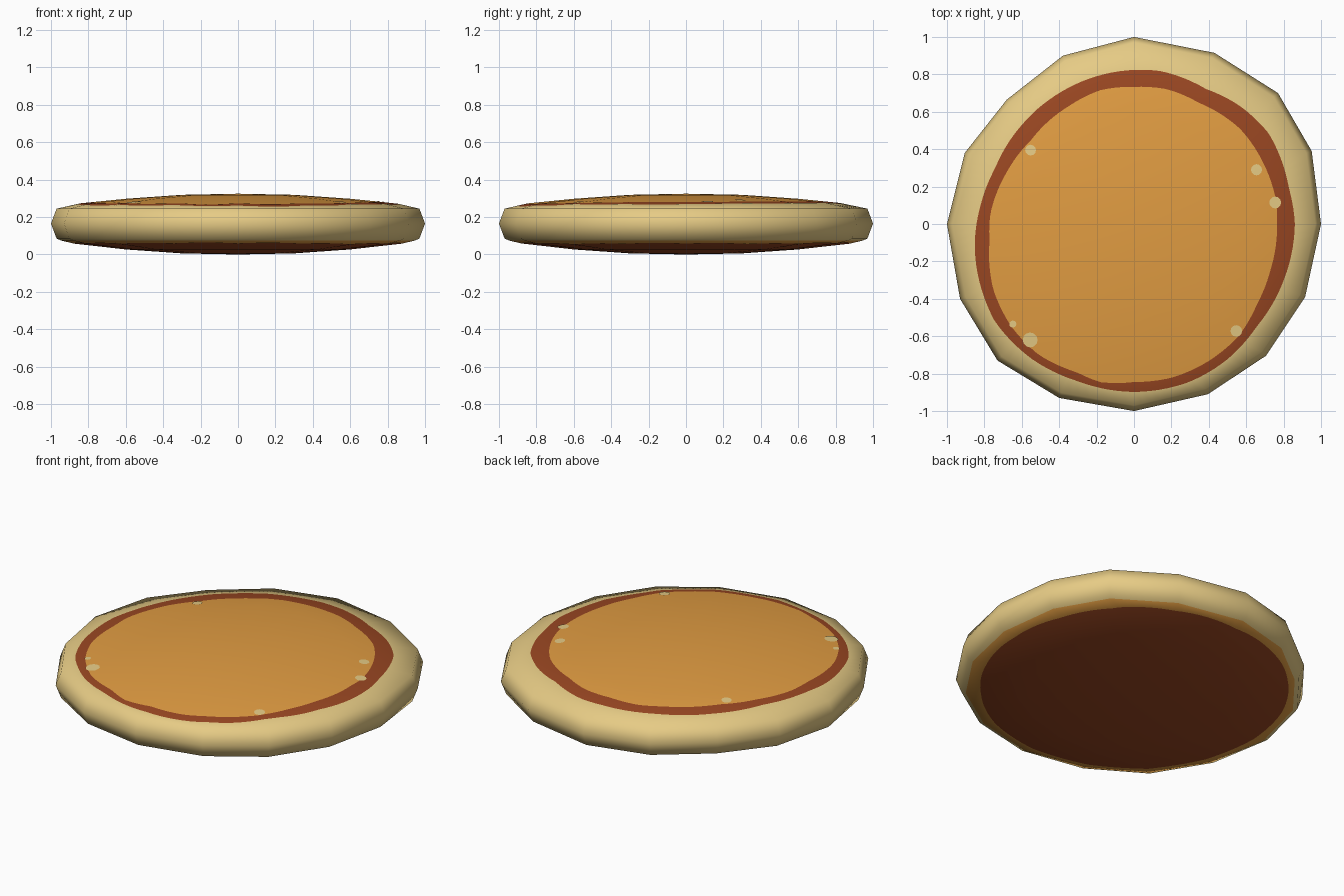
import bpy, math
from mathutils import Vector

if "Cube" in bpy.data.objects:
    bpy.data.objects.remove(bpy.data.objects["Cube"])


def mat(name, rgb):
    m = bpy.data.materials.new(name)
    lin = [((c / 255 + 0.055) / 1.055) ** 2.4 for c in rgb]
    m.diffuse_color = (*lin, 1)
    m.use_nodes = True
    m.node_tree.nodes["Principled BSDF"].inputs["Base Color"].default_value = m.diffuse_color
    return m


dough = mat("pale_dough", (230, 203, 133))
rust = mat("rust_brown", (154, 71, 34))
golden = mat("golden_brown", (226, 157, 66))

# Sixteen-sided, slightly uneven outline
OUT = [(1, 0), (.95, .39), (.77, .70), (.43, .915), (0, 1), (-.38, .90),
       (-.68, .665), (-.905, .38), (-1, 0), (-.93, -.40), (-.73, -.73),
       (-.40, -.93), (0, -1), (.395, -.91), (.705, -.705), (.915, -.39)]
SUB = 8
rim = []
for i, p in enumerate(OUT):
    a, b = Vector(p), Vector(OUT[(i + 1) % 16])
    rim += [a.lerp(b, k / SUB) for k in range(SUB)]
N = len(rim)

# Painted ring edges: angle in degrees, radius
OUTER = [(0, .86), (13, .85), (34, .868), (48, .848), (62, .818), (80, .83),
         (104, .815), (120, .806), (139, .80), (158, .80), (173, .826),
         (187, .858), (197, .876), (215, .908), (233, .905), (250, .893),
         (270, .898), (289, .895), (304, .88), (320, .855), (340, .855)]
INNER = [(0, .765), (8, .77), (24, .765), (42, .762), (62, .735), (76, .742),
         (90, .733), (104, .738), (119, .72), (141, .71), (158, .735),
         (176, .77), (187, .778), (205, .83), (220, .855), (234, .865),
         (249, .85), (258, .865), (270, .845), (284, .846), (299, .834),
         (313, .82), (327, .785), (341, .77)]
UNDER = [(0, .875), (45, .905), (90, .875), (135, .86), (180, .875),
         (225, .90), (270, .88), (315, .855)]
# Dome height against relative radius
DOME = [(0, .325), (.3, .319), (.6, .298), (.85, .273), (.97, .245), (1.01, .2)]


def lookup(table, x):
    for (a0, r0), (a1, r1) in zip(table, table[1:]):
        if a0 <= x <= a1:
            return r0 + (r1 - r0) * (x - a0) / (a1 - a0)
    return table[-1][1]


def radius_at(table, ang):
    return lookup(table + [(table[0][0] + 360, table[0][1])], ang)


def angle_of(x, y):
    return math.degrees(math.atan2(y, x)) % 360


RIM_R = [(angle_of(*p), p.length) for p in rim]


def top_z(t):
    return lookup(DOME, t)


def under_z(t):
    return .325 - top_z(t)


# Rings from the top centre to the bottom centre: position, normal tilt
verts, norms = [(0, 0, .325)], [(0, 0, 1)]


def add_ring(frac, z, tilt):
    tilt = math.radians(tilt)
    for p in rim:
        R = p.length
        t = radius_at(frac, angle_of(*p)) / R if isinstance(frac, list) else frac
        h = z(t) if callable(z) else z
        q, d = p * t, p.normalized()
        verts.append((q.x, q.y, h))
        norms.append((d.x * math.cos(tilt), d.y * math.cos(tilt), math.sin(tilt)))


for spec in [(.3, top_z, 87), (.6, top_z, 84), (INNER, top_z, 81),
             (OUTER, top_z, 76), (.97, .245, 48), (1, .165, 0),
             (.97, .085, -45), (.945, under_z, -54), (UNDER, under_z, -74),
             (.6, under_z, -83), (.3, under_z, -87)]:
    add_ring(*spec)
verts.append((0, 0, 0))
norms.append((0, 0, -1))

bands = [1, 1, 0, 2, 2, 2, 2, 1, 0, 0]          # colour of each band
faces, cols = [], []
last = len(verts) - 1
for j in range(N):
    k = (j + 1) % N
    faces.append((0, 1 + j, 1 + k))
    cols.append(1)
    for r, c in enumerate(bands):
        a, b = 1 + r * N, 1 + (r + 1) * N
        faces.append((a + j, b + j, b + k, a + k))
        cols.append(c)
    a = 1 + len(bands) * N
    faces.append((a + j, last, a + k))
    cols.append(0)

# Pancake body
me = bpy.data.meshes.new("pancake")
me.from_pydata(verts, [], faces)
for m in (rust, golden, dough):
    me.materials.append(m)
for f, c in zip(me.polygons, cols):
    f.material_index = c
    f.use_smooth = True
me.update()
me.normals_split_custom_set_from_vertices(norms)
bpy.context.collection.objects.link(bpy.data.objects.new("pancake", me))

# Small pale spots lying on the top
for i, (x, y, r) in enumerate([(-.553, .395, .029), (.655, .29, .03),
                               (.755, .115, .032), (-.648, -.535, .019),
                               (-.555, -.62, .04), (.547, -.572, .031)]):
    pts = [(x, y)] + [(x + r * math.cos(a * math.tau / 12),
                       y + r * math.sin(a * math.tau / 12)) for a in range(12)]
    v = [(px, py, top_z(math.hypot(px, py) / radius_at(RIM_R, angle_of(px, py))) + .003)
         for px, py in pts]
    sm = bpy.data.meshes.new("spot")
    sm.from_pydata(v, [], [(0, 1 + a, 1 + (a + 1) % 12) for a in range(12)])
    sm.materials.append(dough)
    for f in sm.polygons:
        f.use_smooth = True
    bpy.context.collection.objects.link(bpy.data.objects.new(f"spot_{i + 1}", sm))
